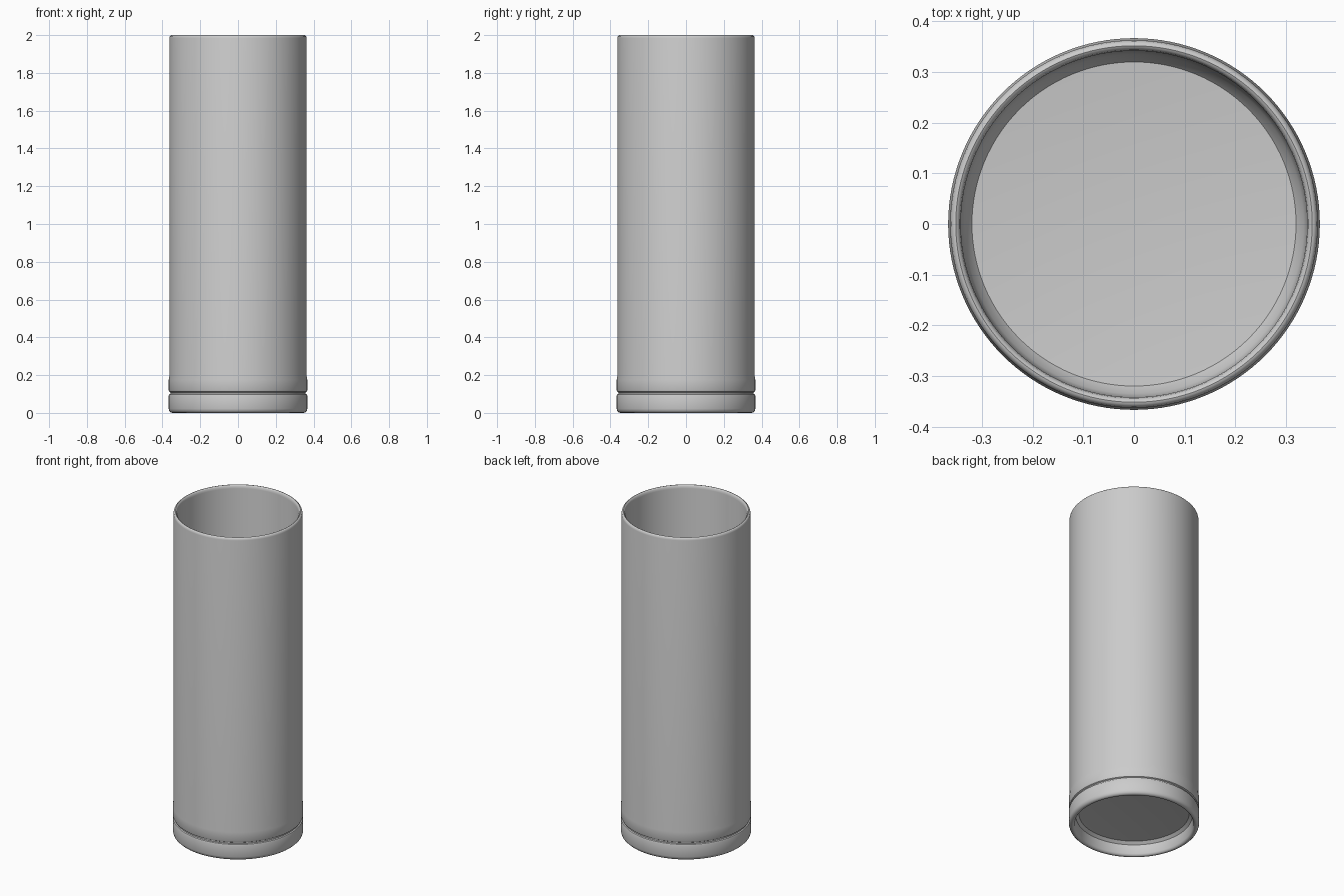
import bpy, bmesh, math

if "Cube" in bpy.data.objects:
    bpy.data.objects.remove(bpy.data.objects["Cube"])

SEGMENTS = 128


def lathe(name, profile):
    """Revolve an (r, z) profile, from axis to axis, about z."""
    bm = bmesh.new()
    verts = [bm.verts.new((r, 0, z)) for r, z in profile]
    edges = [bm.edges.new(pair) for pair in zip(verts, verts[1:])]
    bmesh.ops.spin(bm, geom=verts + edges, cent=(0, 0, 0), axis=(0, 0, 1),
                   angle=math.tau, steps=SEGMENTS, use_merge=False)
    bmesh.ops.remove_doubles(bm, verts=bm.verts, dist=0.0002)
    bmesh.ops.recalc_face_normals(bm, faces=bm.faces)
    mesh = bpy.data.meshes.new(name)
    bm.to_mesh(mesh)
    bm.free()
    obj = bpy.data.objects.new(name, mesh)
    bpy.context.collection.objects.link(obj)
    bpy.context.view_layer.objects.active = obj
    obj.select_set(True)
    bpy.ops.object.shade_smooth_by_angle(angle=math.radians(35))
    return obj


# Recessed underside and foot ring
foot = [(0, 0.09), (0.20, 0.088), (0.31, 0.08), (0.327, 0.065), (0.333, 0.012),
        (0.339, 0.003), (0.346, 0.0), (0.356, 0.002), (0.364, 0.010),
        (0.367, 0.022), (0.367, 0.090), (0.364, 0.098)]
# Groove, slight swelling above it, then the straight wall
wall = [(0.357, 0.101), (0.357, 0.108), (0.364, 0.112), (0.367, 0.12),
        (0.367, 0.175), (0.363, 0.20), (0.363, 1.985)]
# Rounded lip
lip = [(0.361, 1.994), (0.356, 1.999), (0.352, 2.0), (0.348, 1.998),
       (0.344, 1.992), (0.342, 1.98)]
# Inner wall and shallow floor
inside = [(0.341, 0.20), (0.335, 0.165), (0.32, 0.145), (0.20, 0.135), (0, 0.13)]

lathe("tumbler", foot + wall + lip + inside)
